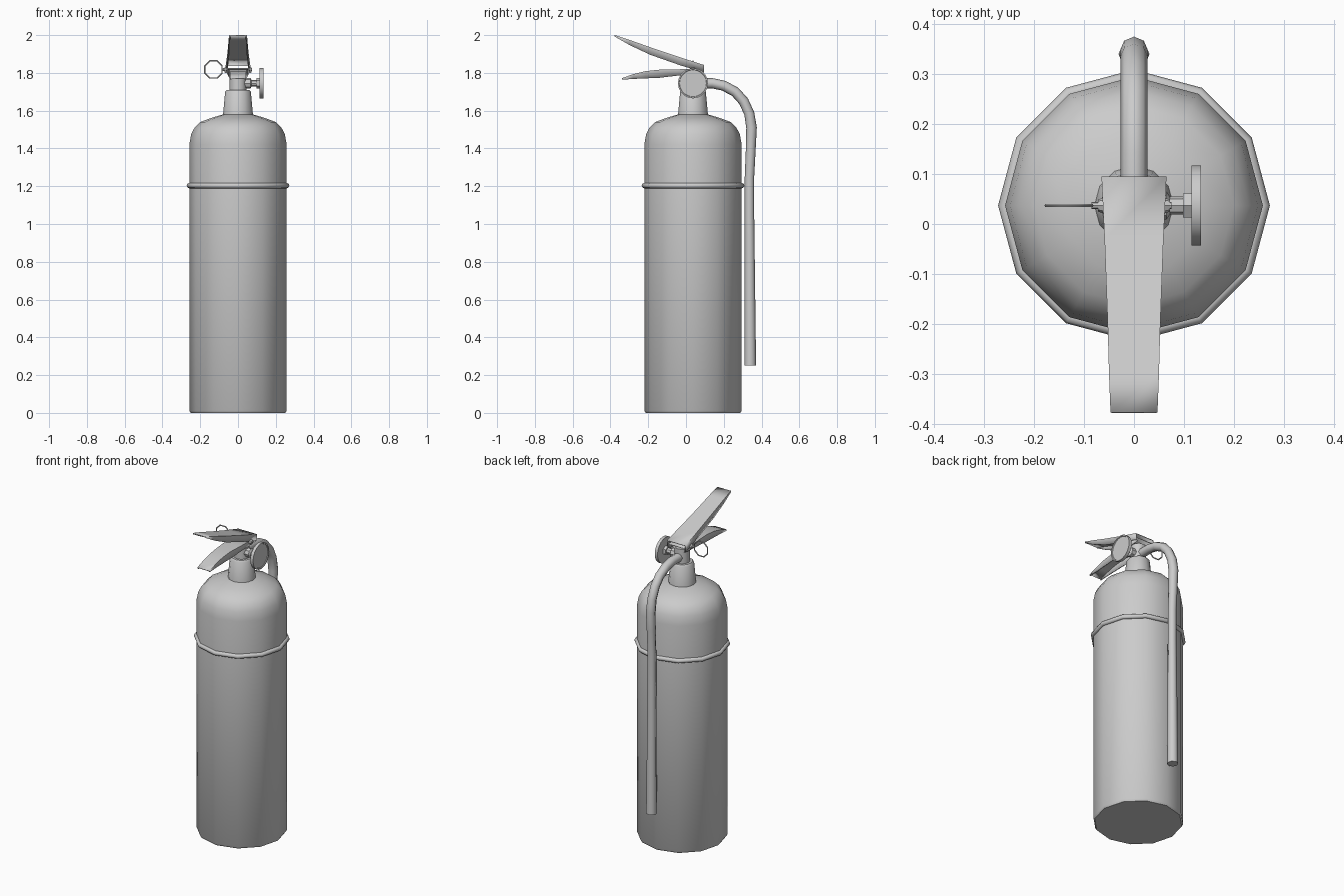
import bpy, math
from mathutils import Matrix

if "Cube" in bpy.data.objects:
    bpy.data.objects.remove(bpy.data.objects["Cube"])

CY = 0.037          # y of the bottle axis
GZ = 1.745          # height of the gauge and hose outlet
X_AXIS = Matrix.Rotation(math.pi / 2, 4, 'Y')


def make(name, verts, faces, angle=40):
    me = bpy.data.meshes.new(name)
    me.from_pydata(verts, [], faces)
    me.update()
    ob = bpy.data.objects.new(name, me)
    bpy.context.collection.objects.link(ob)
    bpy.ops.object.select_all(action='DESELECT')
    ob.select_set(True)
    bpy.context.view_layer.objects.active = ob
    bpy.ops.object.shade_smooth_by_angle(angle=math.radians(angle))
    return ob


def lathe(name, profile, sides, origin, rot=Matrix(), angle=40):
    """Spin (radius, height) points round an axis and cap both ends."""
    m = Matrix.Translation(origin) @ rot
    verts, faces = [], []
    for r, h in profile:
        for k in range(sides):
            a = 2 * math.pi * k / sides
            verts.append((m @ Matrix.Translation((r * math.cos(a), r * math.sin(a), h))).translation)
    for i in range(len(profile) - 1):
        for k in range(sides):
            n = (k + 1) % sides
            faces.append((i * sides + k, i * sides + n, (i + 1) * sides + n, (i + 1) * sides + k))
    last = (len(profile) - 1) * sides
    faces.append(tuple(reversed(range(sides))))
    faces.append(tuple(range(last, last + sides)))
    return make(name, verts, faces, angle)


def torus(name, major, minor, sides, tube, loc, rot=(0, 0, 0)):
    bpy.ops.mesh.primitive_torus_add(major_radius=major, minor_radius=minor, major_segments=sides,
                                     minor_segments=tube, location=loc, rotation=rot)
    ob = bpy.context.object
    ob.name = name
    bpy.ops.object.shade_smooth_by_angle(angle=math.radians(50))
    return ob


def channel(name, sections):
    """Pressed-sheet lever, open below: sections of (y, top z, bottom z, half width)."""
    verts, faces = [], []
    for y, zt, zb, w in sections:
        verts += [(-w, y, zb), (-w, y, zt), (w, y, zt), (w, y, zb)]
    for i in range(len(sections) - 1):
        for k in range(3):
            a = i * 4 + k
            faces.append((a, a + 1, a + 5, a + 4))
    ob = make(name, verts, faces, 30)
    mod = ob.modifiers.new("sheet", 'SOLIDIFY')
    mod.thickness = 0.007
    mod.offset = -1
    return ob


# Bottle, band and neck
lathe("bottle", [(0.25, 0), (0.258, 0.012), (0.258, 1.42), (0.248, 1.475), (0.23, 1.51),
                 (0.2, 1.54), (0.14, 1.562), (0.07, 1.583)], 12, (0, CY, 0))
torus("bottle_band", 0.258, 0.014, 12, 8, (0, CY, 1.203))
lathe("neck", [(0.08, 1.57), (0.068, 1.70), (0.06, 1.71)], 12, (0, CY, 0))
lathe("valve_body", [(0.045, 1.70), (0.045, 1.80)], 12, (0, CY, 0))

# Carry handle and squeeze lever
channel("carry_handle", [(-0.34, 1.772, 1.764, 0.042), (-0.28, 1.793, 1.768, 0.043),
                         (-0.215, 1.809, 1.771, 0.044), (-0.14, 1.817, 1.774, 0.046),
                         (-0.05, 1.819, 1.785, 0.053), (0.09, 1.821, 1.795, 0.058)])
channel("squeeze_lever", [(-0.377, 2.0, 1.992, 0.047), (-0.3, 1.975, 1.948, 0.05),
                          (-0.19, 1.936, 1.896, 0.053), (-0.03, 1.882, 1.84, 0.059),
                          (0.095, 1.842, 1.802, 0.065)])

# Safety pin and pull ring
lathe("safety_pin", [(0.007, -0.085), (0.007, 0.075)], 8, (0, CY, 1.818), X_AXIS)
for side in (-1, 1):
    lathe("pin_boss", [(0.016, -0.006), (0.012, 0.006)], 8, (side * 0.066, CY, 1.815),
          Matrix.Rotation(side * math.pi / 2, 4, 'Y'))
torus("pull_ring", 0.049, 0.004, 8, 6, (-0.13, CY, 1.818), (math.pi / 2, math.pi / 8, 0))

# Pressure gauge: stem, nut and dial
lathe("gauge_stem", [(0.028, 0.035), (0.028, 0.065), (0.018, 0.072), (0.018, 0.1)], 8,
      (0, CY, GZ), X_AXIS)
lathe("gauge_nut", [(0.028, 0.098), (0.028, 0.117)], 6, (0, CY, GZ), X_AXIS, 20)
lathe("gauge_dial", [(0.08, 0.115), (0.08, 0.134), (0.073, 0.134), (0.071, 0.13)], 20,
      (0, CY, GZ), X_AXIS)

# Hose, slightly wider towards the nozzle end: (y, z, radius)
path = [(0.06, 1.745, 0.027), (0.14, 1.745, 0.027), (0.2, 1.732, 0.027), (0.26, 1.70, 0.027),
        (0.305, 1.65, 0.027), (0.335, 1.585, 0.027), (0.347, 1.51, 0.028), (0.343, 1.4, 0.026),
        (0.336, 1.25, 0.025), (0.336, 1.05, 0.025), (0.338, 0.65, 0.028), (0.34, 0.25, 0.031)]
cu = bpy.data.curves.new("hose", 'CURVE')
cu.dimensions = '3D'
cu.bevel_depth = 1.0
cu.bevel_resolution = 2
cu.use_fill_caps = True
sp = cu.splines.new('POLY')
sp.points.add(len(path) - 1)
for p, (y, z, r) in zip(sp.points, path):
    p.co = (0, y, z, 1)
    p.radius = r
sp.use_smooth = True
bpy.context.collection.objects.link(bpy.data.objects.new("hose", cu))
